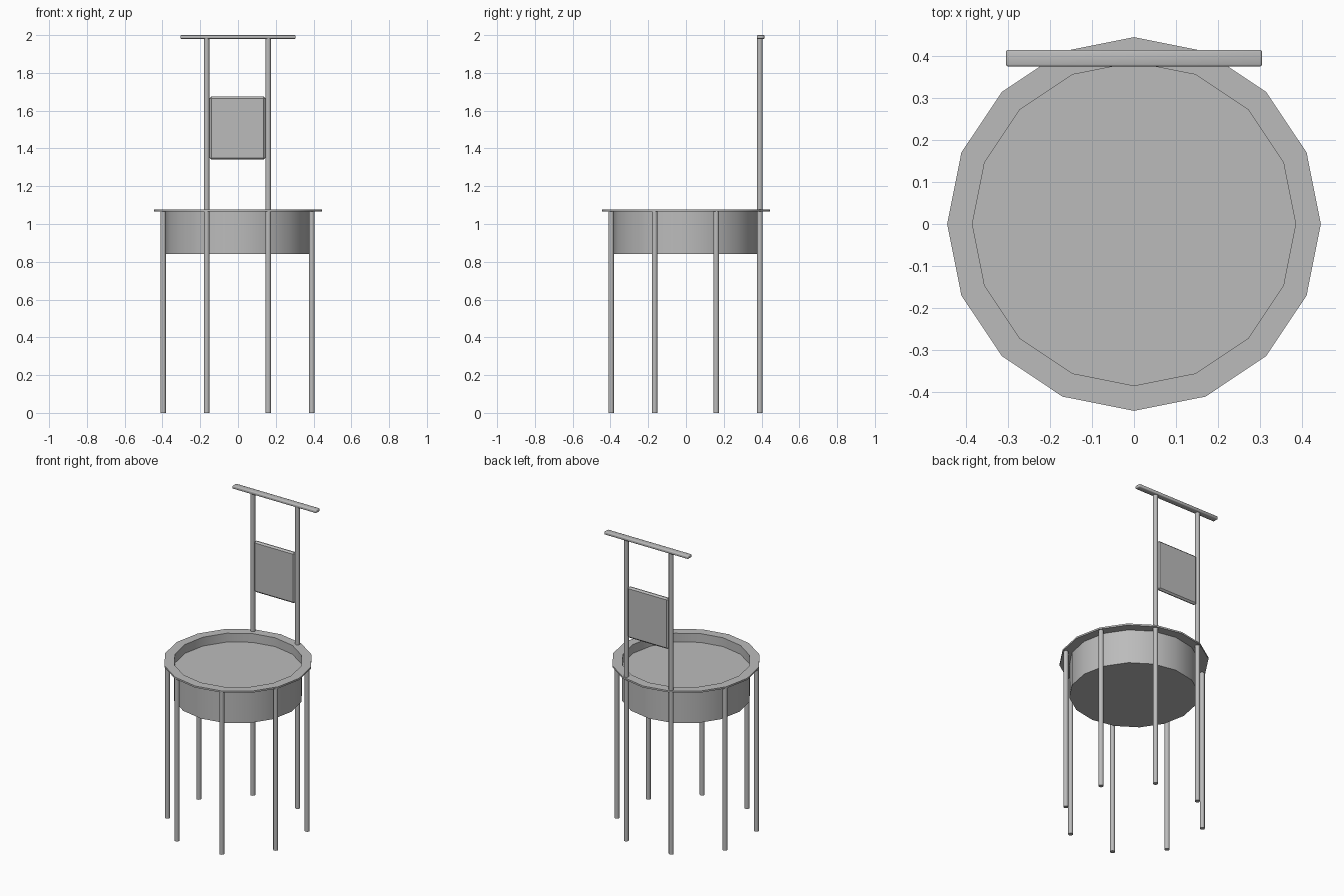
import bpy, bmesh, math

default = bpy.data.objects.get("Cube")
if default:
    bpy.data.objects.remove(default, do_unlink=True)

grey = bpy.data.materials.new("plain_grey")
grey.use_nodes = True
colour = (0.5, 0.5, 0.5, 1)
grey.diffuse_color = colour
for node in grey.node_tree.nodes:
    if node.type == "BSDF_PRINCIPLED":
        node.inputs["Base Color"].default_value = colour


def finish(bm, name, angle=35):
    bmesh.ops.recalc_face_normals(bm, faces=bm.faces)
    mesh = bpy.data.meshes.new(name)
    bm.to_mesh(mesh)
    bm.free()
    mesh.materials.append(grey)
    obj = bpy.data.objects.new(name, mesh)
    bpy.context.collection.objects.link(obj)
    bpy.ops.object.select_all(action="DESELECT")
    obj.select_set(True)
    bpy.context.view_layer.objects.active = obj
    bpy.ops.object.shade_smooth_by_angle(angle=math.radians(angle))
    return obj


def lathe(name, profile, sides):
    bm = bmesh.new()
    verts = [bm.verts.new((r, 0, z)) for r, z in profile]
    edges = [bm.edges.new(pair) for pair in zip(verts, verts[1:])]
    bmesh.ops.spin(bm, geom=verts + edges, cent=(0, 0, 0), axis=(0, 0, 1),
                   angle=math.tau, steps=sides, use_merge=True)
    bmesh.ops.remove_doubles(bm, verts=bm.verts, dist=0.0005)
    return finish(bm, name)


def rod(name, x, y, bottom, top, radius=0.015):
    bm = bmesh.new()
    bmesh.ops.create_cone(bm, cap_ends=True, segments=12, radius1=radius,
                          radius2=radius, depth=top - bottom)
    obj = finish(bm, name)
    obj.location = (x, y, (bottom + top) / 2)


def bevelled_box(name, size, centre, bevel, segments=1, angle=35):
    bm = bmesh.new()
    bmesh.ops.create_cube(bm, size=1)
    bmesh.ops.scale(bm, vec=size, verts=bm.verts)
    bmesh.ops.bevel(bm, geom=bm.edges[:], offset=bevel, segments=segments,
                    profile=0.5, affect="EDGES")
    obj = finish(bm, name, angle)
    obj.location = centre


# Seat drum with overhanging rim and recessed top
SIDES = 16
drum, rim = 0.387, 0.445
lathe("seat_drum", [(0, 0.842), (drum, 0.842), (drum, 1.067), (rim, 1.067),
                    (rim, 1.078), (drum - 0.002, 1.078),
                    (drum - 0.002, 1.02), (0, 1.02)], SIDES)

# Eight legs around the drum; the back pair runs up as posts
shift = -0.003
for i in range(8):
    a = math.radians(22.5 + 45 * i)
    x, y = 0.426 * math.cos(a) + shift, 0.426 * math.sin(a) + shift
    is_post = i in (1, 2)
    rod(f"back_post_{i}" if is_post else f"leg_{i + 1}", x, y, 0,
        1.985 if is_post else 1.07)

# Back panel and top rail
bevelled_box("back_panel", (0.296, 0.026, 0.335), (shift, 0.391, 1.508), 0.01)
bevelled_box("top_rail", (0.61, 0.04, 0.02), (0, 0.395, 1.99), 0.005, 2, 50)
